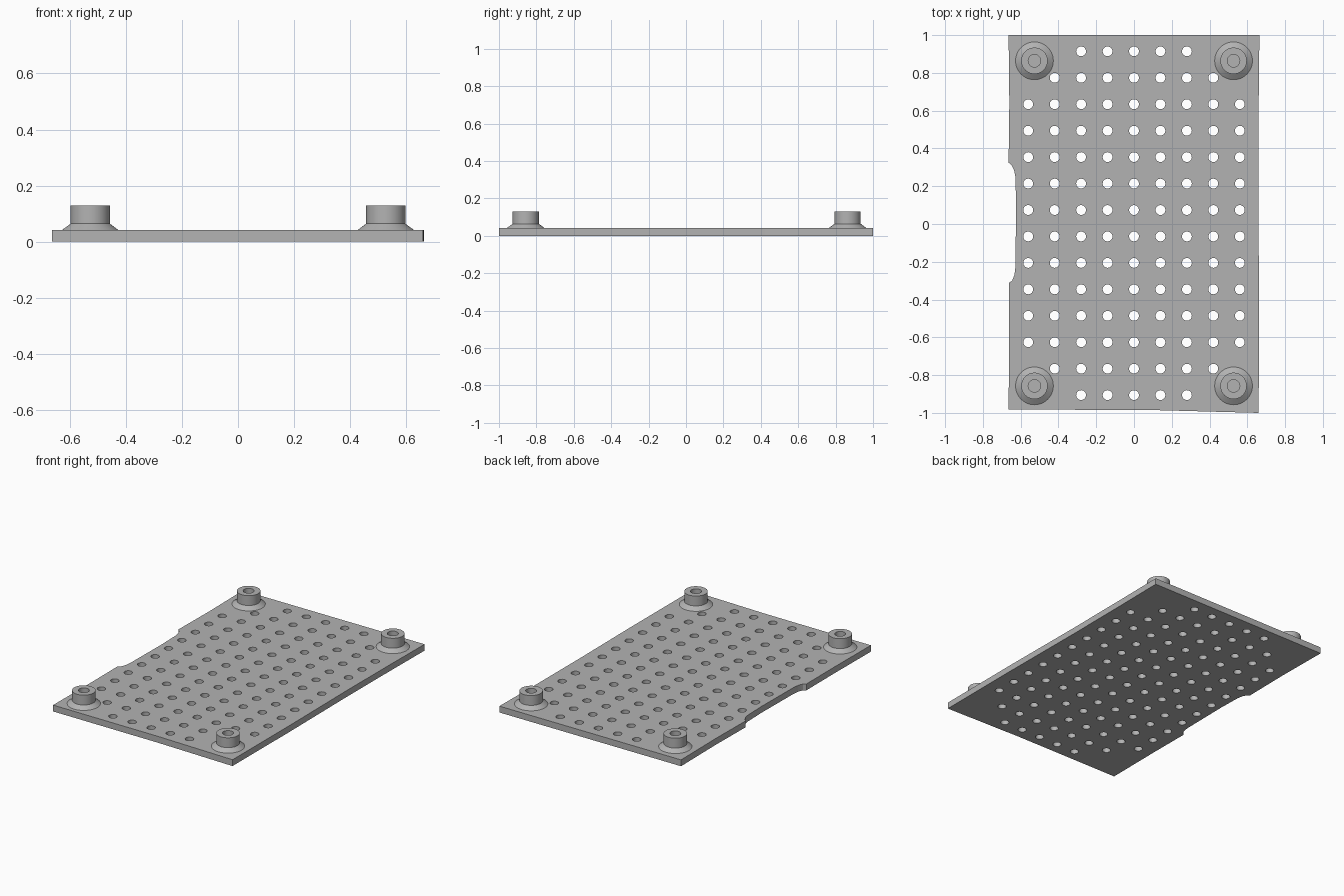
import bpy, bmesh
from math import cos, sin, tau, radians

THICK = 0.042
PITCH = 0.14

cube = bpy.data.objects.get("Cube")
if cube:
    bpy.data.objects.remove(cube, do_unlink=True)

grey = bpy.data.materials.new("plain_grey")
grey.use_nodes = True
tone = (0.45, 0.45, 0.45, 1)
grey.diffuse_color = tone
grey.node_tree.nodes["Principled BSDF"].inputs["Base Color"].default_value = tone


def activate(obj):
    bpy.ops.object.select_all(action='DESELECT')
    obj.select_set(True)
    bpy.context.view_layer.objects.active = obj


def smooth(obj):
    activate(obj)
    bpy.ops.object.shade_smooth_by_angle(angle=radians(30))


def add_loop(curve, points):
    spline = curve.splines.new('POLY')
    spline.points.add(len(points) - 1)
    for p, (x, y) in zip(spline.points, points):
        p.co = (x, y, 0, 1)
    spline.use_cyclic_u = True


def ring(cx, cy, radius, sides):
    return [(cx + radius * cos(tau * i / sides), cy + radius * sin(tau * i / sides))
            for i in range(sides)]


# Plate: slightly uneven outline with a shallow notch in the right edge
outline = [(-0.664, 1), (0.664, 1), (0.66, 0.64), (0.658, 0.2), (0.662, -0.4),
           (0.66, -1), (0.1, -0.985), (-0.664, -0.982), (-0.661, -0.6),
           (-0.662, -0.312), (-0.645, -0.3), (-0.633, -0.27), (-0.628, -0.23),
           (-0.624, 0.1), (-0.628, 0.25), (-0.635, 0.285), (-0.648, 0.31),
           (-0.664, 0.325), (-0.66, 0.64)]
curve = bpy.data.curves.new("perforated_plate", 'CURVE')
curve.dimensions = '2D'
curve.fill_mode = 'BOTH'
curve.extrude = THICK / 2
add_loop(curve, outline)

# Grid of round holes, with shorter rows at both ends to clear the bosses
ROWS = 14
for row in range(ROWS):
    end = min(row, ROWS - 1 - row)
    reach = min(4, end + 2)
    y = 0.004 + (row - (ROWS - 1) / 2) * PITCH
    for col in range(-reach, reach + 1):
        add_loop(curve, ring(col * PITCH, y, 0.026, 24))

plate = bpy.data.objects.new("perforated_plate", curve)
plate.location.z = THICK / 2
bpy.context.collection.objects.link(plate)
activate(plate)
bpy.ops.object.convert(target='MESH')
plate = bpy.context.object
bm = bmesh.new()
bm.from_mesh(plate.data)
bmesh.ops.remove_doubles(bm, verts=bm.verts, dist=1e-5)
bmesh.ops.recalc_face_normals(bm, faces=bm.faces)
bm.to_mesh(plate.data)
bm.free()
plate.data.materials.clear()
plate.data.materials.append(grey)
smooth(plate)


# Mounting boss: flared foot, straight collar and a blind bore
def make_boss(name, x, y):
    profile = [(0.1, THICK - 0.002), (0.1, THICK), (0.07, 0.064), (0.07, 0.129),
               (0.033, 0.129), (0.033, THICK + 0.001), (0, THICK + 0.001)]
    bm = bmesh.new()
    verts = [bm.verts.new((r, 0, z)) for r, z in profile]
    edges = [bm.edges.new(pair) for pair in zip(verts, verts[1:])]
    bmesh.ops.spin(bm, geom=verts + edges, cent=(0, 0, 0), axis=(0, 0, 1),
                   angle=tau, steps=48)
    bmesh.ops.remove_doubles(bm, verts=bm.verts, dist=1e-5)
    bmesh.ops.holes_fill(bm, edges=[e for e in bm.edges if e.is_boundary], sides=0)
    bmesh.ops.recalc_face_normals(bm, faces=bm.faces)
    mesh = bpy.data.meshes.new(name)
    bm.to_mesh(mesh)
    bm.free()
    mesh.materials.append(grey)
    boss = bpy.data.objects.new(name, mesh)
    boss.location = (x, y, 0)
    bpy.context.collection.objects.link(boss)
    smooth(boss)


for side, x in (("right", -0.527), ("left", 0.527)):
    for end, y in (("front", -0.857), ("back", 0.864)):
        make_boss(f"{end}_{side}_boss", x, y)
